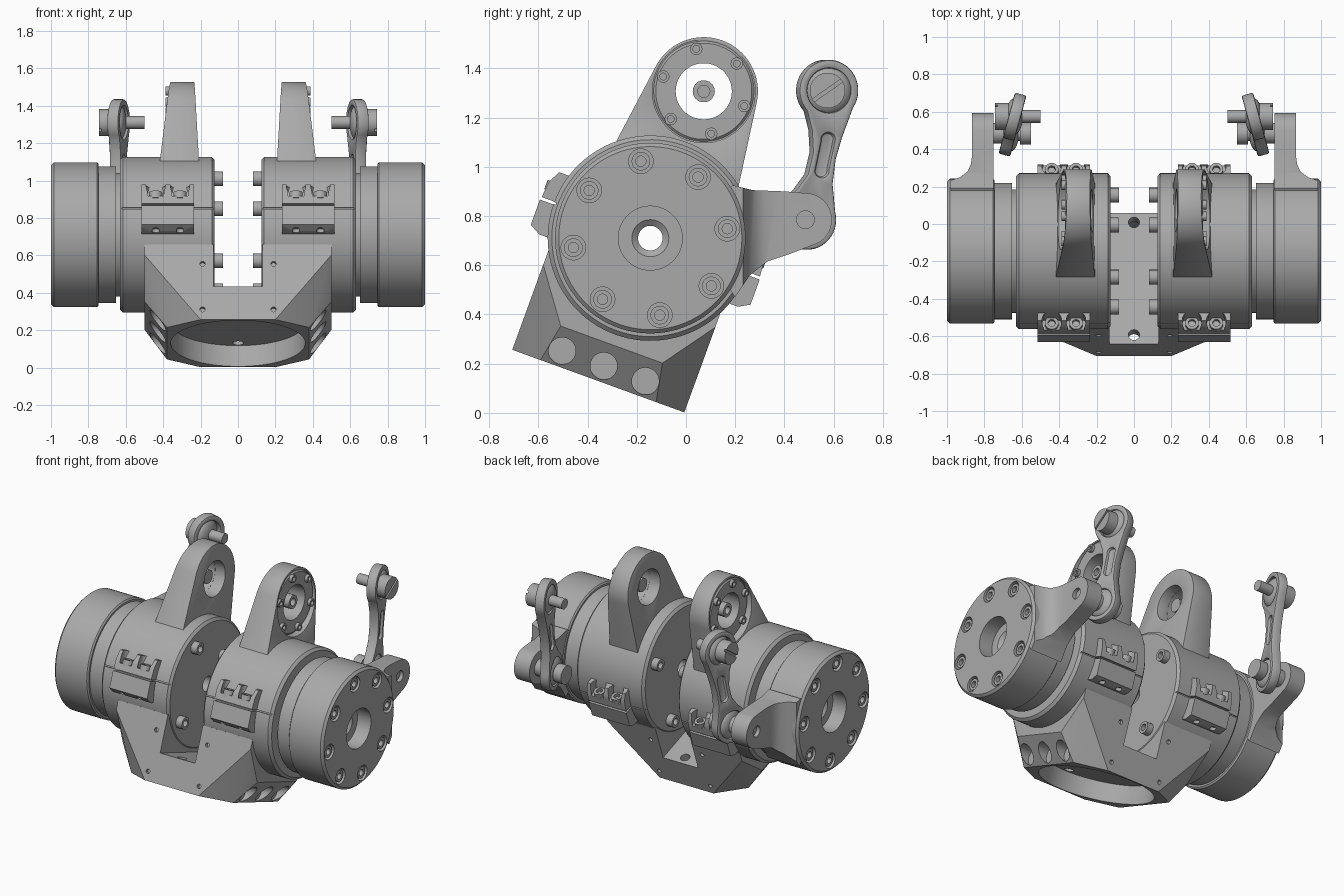
import bpy, bmesh
from math import cos, sin, radians, pi
from mathutils import Matrix

old = bpy.data.objects.get("Cube")
if old:
    bpy.data.objects.remove(old)

mat = bpy.data.materials.new("machined_grey")
mat.use_nodes = True
grey = (0.40, 0.40, 0.40, 1)
mat.diffuse_color = grey
mat.node_tree.nodes["Principled BSDF"].inputs["Base Color"].default_value = grey

I = Matrix.Identity(4)
AXIS = Matrix.Translation((0, -0.145, 0.71))      # main shaft frame
TILT = AXIS @ Matrix.Rotation(radians(-20), 4, 'X')  # leaning housing frame
DOWN = Matrix.Rotation(radians(90), 4, 'Y')       # turns the x axis to -z
B = bmesh.new


# ---------- helpers ----------
def merge(bm, t, m):
    t.transform(m)
    bmesh.ops.recalc_face_normals(t, faces=t.faces)
    me = bpy.data.meshes.new("tmp")
    t.to_mesh(me)
    t.free()
    bm.from_mesh(me)
    bpy.data.meshes.remove(me)


def revolve(bm, prof, m=I, steps=64):
    """Spin (x, radius) points round the x axis."""
    t = B()
    vs = [t.verts.new((x, r, 0)) for x, r in prof]
    es = [t.edges.new(p) for p in zip(vs, vs[1:])]
    if prof[0][1] > 0:
        es.append(t.edges.new((vs[-1], vs[0])))
    bmesh.ops.spin(t, geom=vs + es, cent=(0, 0, 0), axis=(1, 0, 0), angle=2 * pi, steps=steps)
    bmesh.ops.remove_doubles(t, verts=t.verts, dist=1e-5)
    merge(bm, t, m)


def rod(bm, x0, x1, r, y=0, z=0, m=I, steps=32):
    revolve(bm, [(x0, 0), (x0, r), (x1, r), (x1, 0)], m @ Matrix.Translation((0, y, z)), steps)


def bolt(bm, x0, x1, r, y=0, z=0, m=I):
    d = x1 - (x1 - x0) * 0.6
    prof = [(x0, 0), (x0, r), (x1, r), (x1, r * .55), (d, r * .55), (d, 0)]
    revolve(bm, prof, m @ Matrix.Translation((0, y, z)), 18)


def prism(bm, pts, x0, x1, m=I):
    """Extrude a (y, z) outline along x."""
    t = B()
    f = t.faces.new([t.verts.new((x0, y, z)) for y, z in pts])
    new = bmesh.ops.extrude_face_region(t, geom=[f])["geom"]
    bmesh.ops.translate(t, vec=(x1 - x0, 0, 0), verts=[v for v in new if isinstance(v, bmesh.types.BMVert)])
    merge(bm, t, m)


def box(bm, x0, x1, y0, y1, z0, z1, m=I):
    prism(bm, [(y0, z0), (y1, z0), (y1, z1), (y0, z1)], x0, x1, m)


def hull(bm, pts):
    t = B()
    bmesh.ops.convex_hull(t, input=[t.verts.new(p) for p in pts])
    merge(bm, t, I)


def arc(y, z, r, a0, a1, n=24):
    return [(y + r * cos(radians(a0 + (a1 - a0) * i / n)),
             z + r * sin(radians(a0 + (a1 - a0) * i / n))) for i in range(n + 1)]


def ring(r, n, start=0, y=0, z=0):
    return arc(y, z, r, start, start + 360, n)[:n]


def finish(name, bm, frame=I, cutter=None, mirror=True, bevel=0):
    """Make the object, bake cut, bevel and mirror, then shade it."""
    def obj(n, b):
        me = bpy.data.meshes.new(n)
        b.to_mesh(me)
        b.free()
        o = bpy.data.objects.new(n, me)
        o.matrix_world = frame
        bpy.context.collection.objects.link(o)
        return o
    o = obj(name, bm)
    if cutter:
        c = obj(name + "_cutter", cutter)
        c.hide_render = True
        b = o.modifiers.new("cut", 'BOOLEAN')
        b.object, b.operation, b.solver, b.use_self = c, 'DIFFERENCE', 'EXACT', True
    if bevel:
        v = o.modifiers.new("bevel", 'BEVEL')
        v.width, v.segments, v.limit_method, v.angle_limit = bevel, 2, 'ANGLE', radians(50)
    if mirror:
        o.modifiers.new("mirror", 'MIRROR').use_mirror_merge = False
    bpy.context.view_layer.update()
    me = bpy.data.meshes.new_from_object(o.evaluated_get(bpy.context.evaluated_depsgraph_get()))
    o.modifiers.clear()
    o.data = me
    me.name = name
    if cutter:
        bpy.data.objects.remove(c)
    me.materials.clear()
    me.materials.append(mat)
    bpy.ops.object.select_all(action='DESELECT')
    o.select_set(True)
    bpy.context.view_layer.objects.active = o
    bpy.ops.object.shade_smooth_by_angle(angle=radians(32))


# ---------- base block with slot, round dish and side scallops ----------
bm, cut = B(), B()
hull(bm, [(sx * x, sy * y, z) for sx in (1, -1) for sy in (1, -1) for x, y, z in
          ((.2, .372, -.618), (.38, .25, -.618), (.5, .22, -.46), (.5, .372, -.25), (.5, .372, -.19))])
box(cut, -.13, .13, -.6, .6, -.43, 0)
rod(cut, .50, .8, .36, m=DOWN, steps=64)
for y in (-.32, .32):
    rod(cut, .40, .55, .03, y, m=DOWN, steps=16)
for s in (1, -1):
    for y in (-.18, 0, .18):
        rod(cut, s * .372, s * .7, .055, y, -.553)
    for z in (-.3, -.56):
        for e in (1, -1):
            rod(cut, -.02, .02, .014, steps=12,
                m=Matrix.Translation((s * .19, e * .37, z)) @ Matrix.Rotation(pi / 2, 4, 'Z'))
finish("base_block", bm, TILT, cut, mirror=False)

# ---------- clamp housing on each side, split at mid height ----------
bm, cut = B(), B()
revolve(bm, [(.125, .05), (.125, .40), (.14, .417), (.615, .417), (.632, .40), (.632, .05)], steps=96)
for s in (1, -1):
    box(cut, .05, .7, s * .408, s * .6, -.004, .004)
finish("clamp_housing", bm, TILT, cut)

# ---------- clamp pads and their screws ----------
bm, cut, screws = B(), B(), B()
for s in (1, -1):
    prism(bm, [(s * .3, -.14), (s * .43, -.14), (s * .475, -.115), (s * .475, -.006), (s * .3, -.006)], .235, .515)
    prism(bm, [(s * .3, .006), (s * .472, .006), (s * .465, .075), (s * .44, .125), (s * .3, .125)], .235, .515)
    for x in (.31, .44):
        here = Matrix.Translation((x, s * .437, 0)) @ Matrix.Rotation(-pi / 2, 4, 'Y')
        rod(cut, .05, .2, .052, m=here)
        rod(cut, -.2, -.12, .02, m=here, steps=16)
        bolt(screws, .04, .08, .036, m=here)
finish("clamp_pads", bm, TILT, cut)
finish("clamp_screws", screws, TILT)

# ---------- upright lugs, pocketed on the outside for bearing rings ----------
bm, cut = B(), B()
prism(bm, [(.28, .2), (.265, .32)] + arc(0, .635, .22, 8, 172, 40) + [(-.265, .32), (-.28, .2)], 0, 1)
for v in bm.verts:
    k = (v.co.z - .35) / .5
    v.co.x = (.415 - .055 * k) if v.co.x > .5 else (.21 + .025 * k)
rod(cut, 0, .38, .115, 0, .635, steps=48)
rod(cut, .357, .6, .209, 0, .635, steps=64)
finish("upright_lug", bm, TILT, cut, bevel=.01)
bm, screws = B(), B()
revolve(bm, [(.30, .114), (.368, .114), (.368, .195), (.36, .204), (.30, .204)], Matrix.Translation((0, 0, .635)))
for y, z in ring(.175, 6, 0, 0, .635):
    bolt(screws, .36, .388, .025, y, z)
finish("bearing_ring", bm, TILT)
finish("bearing_screws", screws, TILT)
bm = B()
bolt(bm, .27, .36, .045, 0, .635)
finish("lug_center_pin", bm, TILT)

# ---------- four bolts on each inner face ----------
bm = B()
for y, z in ring(.33, 4, 45):
    bolt(bm, .14, .08, .04, y, z)
finish("inner_bolts", bm, TILT)

# ---------- actuator drums with counterbored bolts ----------
bm = B()
revolve(bm, [(.62, .05), (.62, .33), (.652, .33), (.652, .365), (.75, .365), (.75, .05)], steps=96)
finish("actuator_collar", bm, AXIS)
bm, cut, screws = B(), B(), B()
revolve(bm, [(.745, .05), (.745, .377), (.753, .387), (.985, .387), (1, .372), (1, .13),
             (.90, .13), (.90, .075), (.88, .05)], steps=96)
for y, z in ring(.315, 8, 7):
    rod(cut, .965, 1.1, .05, y, z)
    bolt(screws, .95, .992, .038, y, z)
finish("actuator_drum", bm, AXIS, cut)
finish("drum_bolts", screws, AXIS)

# ---------- crank arm growing from each drum, scooped on the outside ----------
low, top = (.485, .785), (.575, 1.31)
bm, cut = B(), B()
prism(bm, [(.19, .925), (.27, .905), (.40, .90)] + arc(*low, .108, 80, -75)
      + [(.42, .645), (.33, .615), (.26, .56), (.20, .47)] + arc(-.145, .71, .374, -32, 33, 16), .75, .985)
prism(cut, [(.225, 1.1), (.232, .985), (.25, .93), (.28, .89), (.32, .872), (.37, .865), (.8, .865), (.8, 1.1)],
      -1.5, 0, DOWN)
rod(cut, .84, 1.1, .036, *low)
finish("crank_arm", bm, I, cut)

# ---------- connecting links, yawed, with balls and pins ----------
YAW = Matrix.Translation((.65, .53, 0)) @ Matrix.Rotation(radians(15), 4, 'Z') @ Matrix.Translation((0, -.53, 0))
bm, cut = B(), B()
prism(bm, arc(*low, .122, 130, 375, 30) + [(.592, .93), (.605, 1.03), (.632, 1.12)]
      + arc(*top, .125, -35, 222, 30) + [(.502, 1.15), (.507, 1.06), (.485, .97), (.44, .91)], -.032, .032)
for s in (1, -1):
    prism(cut, arc(.545, .985, .028, 190, 370, 10) + arc(.572, 1.11, .028, 10, 190, 10), s * .012, s * .1)
for p in (low, top):
    rod(cut, -.1, .1, .09, *p)
bm.transform(YAW)
cut.transform(YAW)
finish("link_bar", bm, I, cut, bevel=.01)

bm = B()
dome = [(-.045, 0)] + [(-.045 * cos(pi * i / 12), .097 * sin(pi * i / 12)) for i in range(1, 12)] + [(.045, 0)]
revolve(bm, dome, Matrix.Translation((.66, *low)), 32)
revolve(bm, dome, Matrix.Translation((.64, *top)), 32)
finish("link_balls", bm)

bm, cut = B(), B()
rod(bm, .50, .66, .034, *top)
rod(bm, .66, .742, .072, *top)
rod(bm, .66, .78, .055, *low)
rod(bm, .55, .61, .06, *low)
rod(bm, .60, .68, .04, *low)
box(cut, .73, .8, -.1, .1, -.007, .007, Matrix.Translation((0, *top)) @ Matrix.Rotation(radians(35), 4, 'X'))
finish("link_pins", bm, I, cut)
